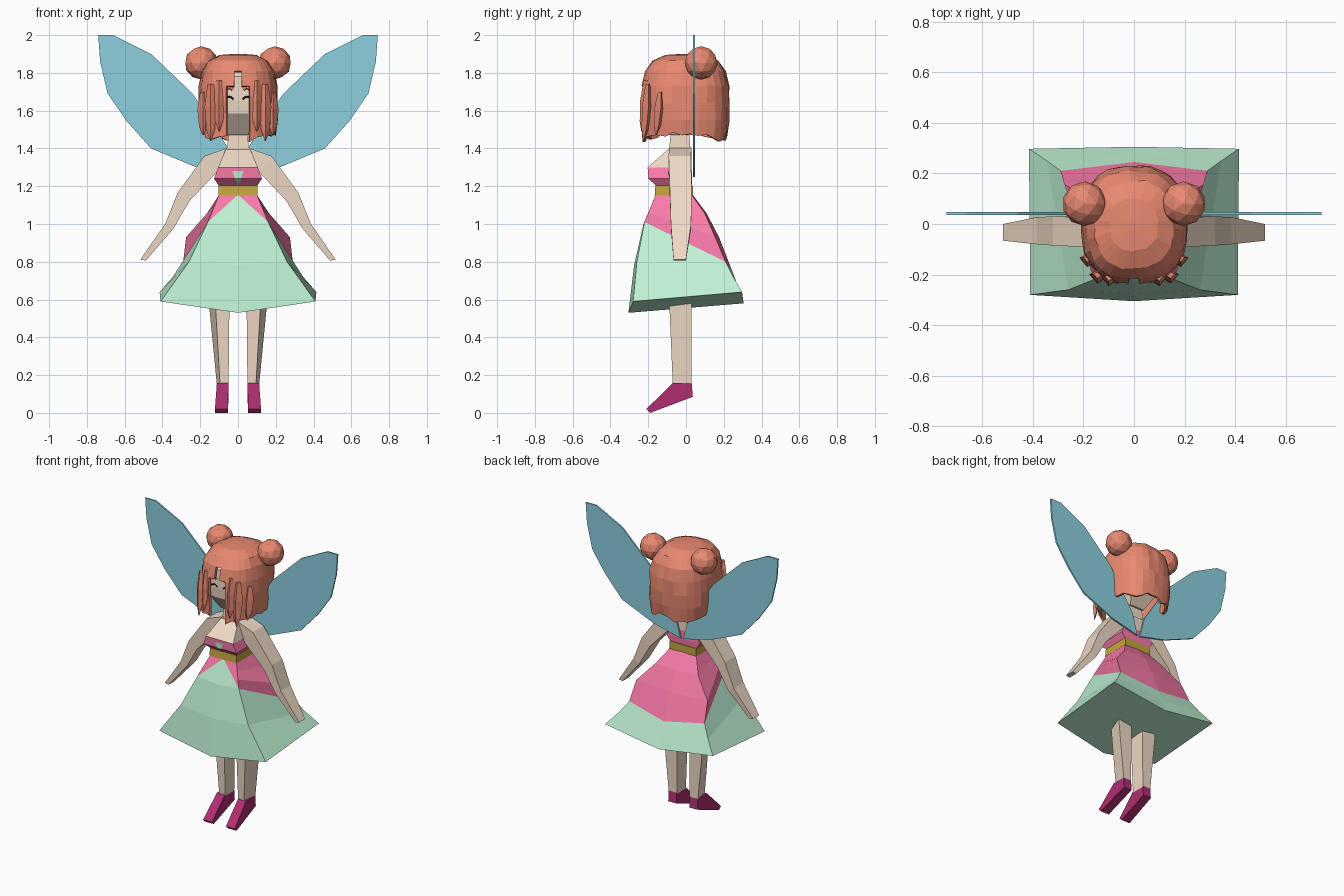
import bpy, bmesh, math, random
from mathutils import Vector

if "Cube" in bpy.data.objects:
    bpy.data.objects.remove(bpy.data.objects["Cube"])

random.seed(4)


def material(name, r, g, b):
    m = bpy.data.materials.new(name)
    m.diffuse_color = [(c / 255) ** 2.2 for c in (r, g, b)] + [1]
    m.use_nodes = True
    m.node_tree.nodes["Principled BSDF"].inputs["Base Color"].default_value = m.diffuse_color
    return m


SKIN = material("skin", 238, 217, 196)
HAIR = material("hair", 232, 136, 112)
MINT = material("mint", 190, 241, 211)
PINK = material("pink", 250, 122, 168)
SHOE = material("shoe", 172, 50, 112)
GOLD = material("gold", 195, 165, 65)
WING = material("wing", 140, 207, 221)
DARK = material("dark", 40, 30, 30)


def build(name, groups, mirror=False):
    """groups: list of (polygons, material); weld, optionally mirror in x."""
    bm = bmesh.new()
    me = bpy.data.meshes.new(name)
    for i, (polys, mat) in enumerate(groups):
        me.materials.append(mat)
        for s in ((1, -1) if mirror else (1,)):
            for p in polys:
                f = bm.faces.new([bm.verts.new((s * x, y, z)) for x, y, z in p])
                f.material_index = i
    bmesh.ops.remove_doubles(bm, verts=bm.verts, dist=0.0005)
    bmesh.ops.recalc_face_normals(bm, faces=bm.faces)
    bm.to_mesh(me)
    bm.free()
    ob = bpy.data.objects.new(name, me)
    bpy.context.collection.objects.link(ob)
    return ob


def bands(rows, closed=True):
    out = []
    for a, b in zip(rows, rows[1:]):
        n = len(a)
        for i in range(n if closed else n - 1):
            j = (i + 1) % n
            out.append([a[i], a[j], b[j], b[i]])
    return out


def loft(rows):
    return bands(rows) + [rows[0], rows[-1]]


def rect(hx, y0, y1, z):
    return [(-hx, y0, z), (hx, y0, z), (hx, y1, z), (-hx, y1, z)]


# Skirt, one half as columns of points from waist to hem
front_mid = [(0, -.16, 1.155), (0, -.225, 1.0), (0, -.275, .78), (0, -.305, .53)]
front_cor = [(.10, -.16, 1.155), (.12, -.18, 1.107), (.14, -.20, 1.06),
             (.16, -.22, 1.01), (.26, -.26, .80), (.41, -.28, .59)]
back_cor = [(.10, .03, 1.155), (.165, .10, 1.055), (.275, .155, .93),
            (.29, .21, .80), (.345, .25, .72), (.415, .297, .64)]
back_mid = [(0, .035, 1.155), (0, .11, 1.055), (0, .175, .93),
            (0, .245, .75), (0, .275, .67), (0, .305, .58)]
rows = [list(r) for r in zip(front_cor, back_cor, back_mid)]
pink = bands(rows[:4], False) + [[front_mid[0], front_cor[0], front_cor[3]]]
mint = bands(rows[3:], False) + [[front_mid[0], front_cor[3], front_mid[1]]]
mint += bands([list(r) for r in zip(front_mid[1:], front_cor[3:])], False)
mint.append([front_mid[3], front_cor[5], back_cor[5], back_mid[5]])
build("skirt", [(pink, PINK), (mint, MINT)], True)

# Belt, bodice, chest and neck
build("belt", [(loft([rect(.104, -.166, .036, 1.15), rect(.102, -.162, .036, 1.203)]), GOLD)])
bust = rect(.105, -.203, .03, 1.30)
build("torso", [(bands([rect(.10, -.155, .03, 1.2), rect(.127, -.2, .032, 1.24), bust]), PINK),
                (loft([bust, rect(.065, -.095, .03, 1.395)]), SKIN)])
build("bodice_panel", [([[(0, -.16, 1.2), (.016, -.206, 1.24), (0, -.206, 1.24)],
                         [(0, -.206, 1.24), (.016, -.206, 1.24), (.03, -.208, 1.28),
                          (0, -.208, 1.28)]], MINT)], True)
build("neck", [(loft([rect(.06, -.09, .025, 1.38), rect(.048, -.08, .015, 1.5)]), SKIN)])

# Arms: outer (x, z), inner (x, z), y range
arm = []
for ox, oz, ix, iz, y0, y1 in [(.05, 1.405, .05, 1.30, -.09, .03),
                               (.178, 1.36, .112, 1.275, -.092, .026),
                               (.32, 1.165, .258, 1.12, -.085, .03),
                               (.386, 1.0, .342, .975, -.08, .027),
                               (.517, .812, .488, .806, -.066, 0)]:
    arm.append([(ox, y0, oz), (ox, y1, oz), (ix, y1, iz), (ix, y0, iz)])
build("arms", [(loft(arm), SKIN)], True)

# Legs, wider at the back, and pointed shoes
leg = [[(.045, -.09, .62), (.122, -.09, .62), (.158, .03, .62), (.045, .03, .62)],
       [(.05, -.07, .15), (.095, -.07, .15), (.112, .03, .15), (.05, .03, .15)]]
build("legs", [(loft(leg), SKIN)], True)
shoe = [(-.072, .157), (.03, .157), (.036, .085), (-.19, 0), (-.21, .02)]
sides = [[(x0 + (dx if y < -.1 else 0), y, z) for y, z in shoe]
         for x0, dx in ((.05, .004), (.112, .01))]
build("shoes", [(loft(sides), SHOE)], True)

# Head: front width, cheek width, front y, back y, height
head = []
for f, w, y0, y1, z in [(.065, .07, -.10, .03, 1.47), (.086, .14, -.19, .12, 1.585),
                        (.088, .155, -.195, .14, 1.65), (.085, .15, -.19, .15, 1.78),
                        (.05, .09, -.12, .10, 1.85)]:
    ym = y0 * .5
    head.append([(-f, y0, z), (f, y0, z), (w, ym, z), (w * .8, y1, z),
                 (-w * .8, y1, z), (-w, ym, z)])
build("head", [(loft(head), SKIN)])


# Closed eyes and brows as small arcs
def arc(name, x, z, half, rise, thick, mat):
    cu = bpy.data.curves.new(name, 'CURVE')
    cu.dimensions = '3D'
    cu.bevel_depth = thick
    cu.bevel_resolution = 0
    cu.materials.append(mat)
    sp = cu.splines.new('POLY')
    sp.points.add(4)
    for i, p in enumerate(sp.points):
        t = i / 2 - 1
        p.co = (x + t * half, -.195, z + rise * (1 - t * t), 1)
    bpy.context.collection.objects.link(bpy.data.objects.new(name, cu))


for s, side in ((1, "right"), (-1, "left")):
    arc("eye_" + side, s * .048, 1.66, .024, .014, .005, DARK)
    arc("brow_" + side, s * .046, 1.713, .018, .01, .009, HAIR)

# Hair: squarish dome with an open face and a ragged lower edge
N = 32
profile = [(.12, 1.90), (.45, 1.895), (.75, 1.865), (.91, 1.81), (.99, 1.73),
           (1.01, 1.64), (1.0, 1.55), (.95, 1.46)]
ragged = [random.uniform(-.03, .02) for _ in range(N)]


def hair_point(k, i):
    scale, z = profile[k]
    a = 2 * math.pi * (i + .5) / N
    c, s = math.cos(a), math.sin(a)
    r = (abs(c) ** 2.5 + abs(s) ** 2.5) ** -.4
    r *= scale + random.uniform(-.02, .02)
    if k == len(profile) - 1:
        z += ragged[i] + .035 * max(0, abs(c) - .6) / .4
        if s < -.5:
            r *= 1.05
    return (.208 * c * r, (.235 if s < 0 else .228) * s * r, z)


dome = [[hair_point(k, i % N) for i in range(N)] for k in range(len(profile))]
strands = [dome[0]]
for p in bands(dome):
    mid = sum((Vector(q) for q in p), Vector()) / 4
    opening = .035 if mid.z > 1.73 else .075
    if not (mid.y < -.1 and mid.z < 1.79 and abs(mid.x) < opening):
        strands.append(p)
hair = build("hair", [(strands, HAIR)])
mod = hair.modifiers.new("thickness", 'SOLIDIFY')
mod.thickness = .018
mod.offset = -1

# Side locks framing the face, hanging to ragged points
for s, side in ((1, "right"), (-1, "left")):
    for n, (x, y, z0, z1, w) in enumerate([(.10, -.215, 1.76, 1.49, .03),
                                           (.145, -.205, 1.74, 1.44, .032),
                                           (.185, -.14, 1.70, 1.47, .03)]):
        lock = []
        for t, k in ((0, .5), (.4, 1), (.8, .7), (1, .1)):
            z = z0 + (z1 - z0) * t
            lean = y - .02 * t
            lock.append([(s * (x - w * k), lean, z), (s * x, lean - .02 * k, z),
                         (s * (x + w * k), lean + .015 * k, z), (s * x, lean + .03 * k, z)])
        build("lock_%s_%d" % (side, n), [(loft(lock), HAIR)])

# Hair buns
for s, side in ((1, "right"), (-1, "left")):
    bpy.ops.mesh.primitive_ico_sphere_add(subdivisions=2, radius=.088,
                                          location=(s * .195, .08, 1.853))
    bun = bpy.context.object
    bun.name = "bun_" + side
    bun.data.materials.append(HAIR)

# Wings: thin plates
outline = [(.01, 1.25), (.22, 1.30), (.46, 1.40), (.59, 1.545), (.69, 1.69), (.73, 1.86),
           (.74, 2), (.66, 2), (.46, 1.90), (.24, 1.69), (.05, 1.40)]
plate = [[(x, y, z) for x, z in outline] for y in (.036, .047)]
build("wings", [(loft(plate), WING)], True)
